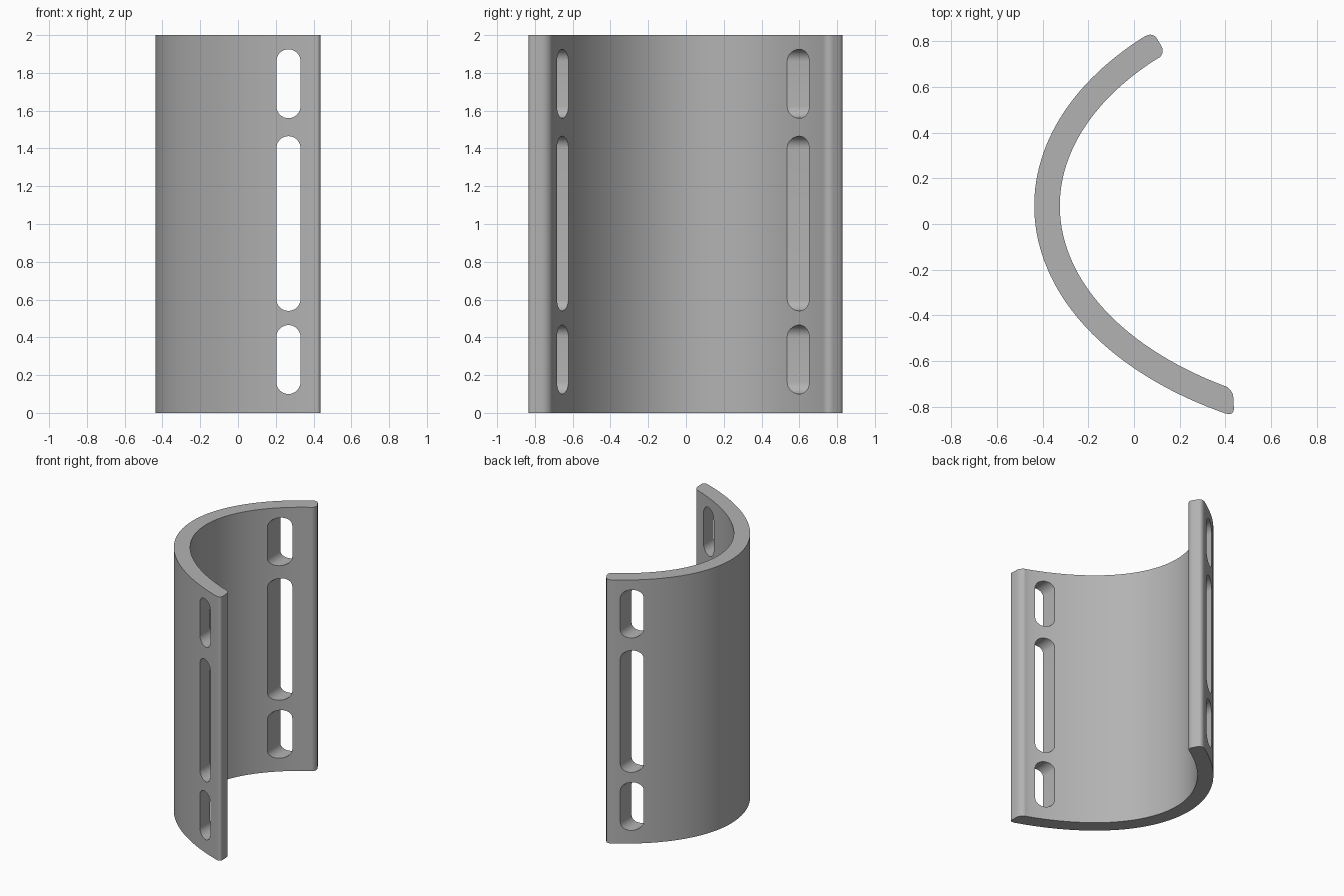
import bpy, bmesh, math

cube = bpy.data.objects.get("Cube")
if cube:
    bpy.data.objects.remove(cube, do_unlink=True)

# Single plain grey finish
grey = bpy.data.materials.new("plain_grey")
grey.use_nodes = True
GREY = (0.45, 0.45, 0.45, 1)
grey.diffuse_color = GREY
grey.node_tree.nodes["Principled BSDF"].inputs["Base Color"].default_value = GREY


def prism(name, points, to_3d, offset):
    """Solid made by extruding a closed outline."""
    bm = bmesh.new()
    face = bm.faces.new([bm.verts.new(to_3d(*p)) for p in points])
    grown = bmesh.ops.extrude_face_region(bm, geom=[face])["geom"]
    bmesh.ops.translate(bm, vec=offset, verts=[v for v in grown if isinstance(v, bmesh.types.BMVert)])
    bmesh.ops.recalc_face_normals(bm, faces=bm.faces)
    mesh = bpy.data.meshes.new(name)
    bm.to_mesh(mesh)
    bm.free()
    mesh.materials.append(grey)
    obj = bpy.data.objects.new(name, mesh)
    bpy.context.collection.objects.link(obj)
    return obj


# Curved wall profile: part of an ellipse with constant thickness
A, B, LEFT, MID_Y, THICK = 1.53, 0.93, -0.325, 0.08, 0.112


def wall_point(t, depth):
    nx, ny = -math.cos(t) / A, math.sin(t) / B
    k = depth / math.hypot(nx, ny)
    return (LEFT + A * (1 - math.cos(t)) + nx * k, MID_Y + B * math.sin(t) + ny * k)


def wall_curve(start, end, depth, steps=64):
    return [wall_point(start + (end - start) * i / steps, depth) for i in range(steps + 1)]


def round_corners(points, corners, radius, steps=6):
    """Replace the chosen corners by smooth curves."""
    result = []
    for i, (x, y) in enumerate(points):
        if i not in corners:
            if all(math.dist((x, y), points[c]) > radius for c in corners):
                result.append((x, y))
            continue
        ends = []
        for step in (-1, 1):
            qx, qy = points[(i + step * 4) % len(points)] if (i + step) % len(points) not in corners \
                else points[(i + step) % len(points)]
            d = math.dist((x, y), (qx, qy))
            ends.append((x + (qx - x) * radius / d, y + (qy - y) * radius / d))
        (ax, ay), (bx, by) = ends
        for s in range(steps + 1):
            f = s / steps
            g = 1 - f
            # Circular weighting of the corner point
            w = 2 * f * g * 0.707
            total = g * g + w + f * f
            result.append(((g * g * ax + w * x + f * f * bx) / total,
                           (g * g * ay + w * y + f * f * by) / total))
    return result


inner = wall_curve(0.80, -1.042, 0)
outer = wall_curve(-1.073, 0.80, THICK)
outline = inner + outer
n = len(inner)
outline = round_corners(outline, {0, n - 1, n, 2 * n - 1}, 0.036)
shell = prism("curved_shell", outline, lambda x, y: (x, y, 0), (0, 0, 2))


# Rounded slots, cut straight through front to back
def slot_outline(cx, low, high, r, steps=16):
    points = []
    for cz, start in ((high - r, 0), (low + r, math.pi)):
        for i in range(steps + 1):
            a = start + math.pi * i / steps
            points.append((cx + r * math.cos(a), cz + r * math.sin(a)))
    return points


cutters = []
for side, cx, y in (("front", 0.267, -1.0), ("back", -0.065, 0.3)):
    for part, low, high in (("lower", 0.10, 0.465), ("middle", 0.54, 1.465), ("upper", 1.56, 1.925)):
        cutter = prism(f"{side}_{part}_slot_cutter", slot_outline(cx, low, high, 0.064),
                       lambda x, z: (x, y, z), (0, 0.7, 0))
        cutter.hide_render = True
        cutters.append(cutter)
        mod = shell.modifiers.new(f"{side}_{part}_slot", "BOOLEAN")
        mod.operation = "DIFFERENCE"
        mod.solver = "EXACT"
        mod.object = cutter

# Bake the cuts, remove the cutters and smooth the curved faces
bpy.ops.object.select_all(action="DESELECT")
bpy.context.view_layer.objects.active = shell
shell.select_set(True)
for mod in list(shell.modifiers):
    bpy.ops.object.modifier_apply(modifier=mod.name)
for cutter in cutters:
    bpy.data.objects.remove(cutter, do_unlink=True)
bpy.ops.object.shade_smooth_by_angle(angle=math.radians(30))
